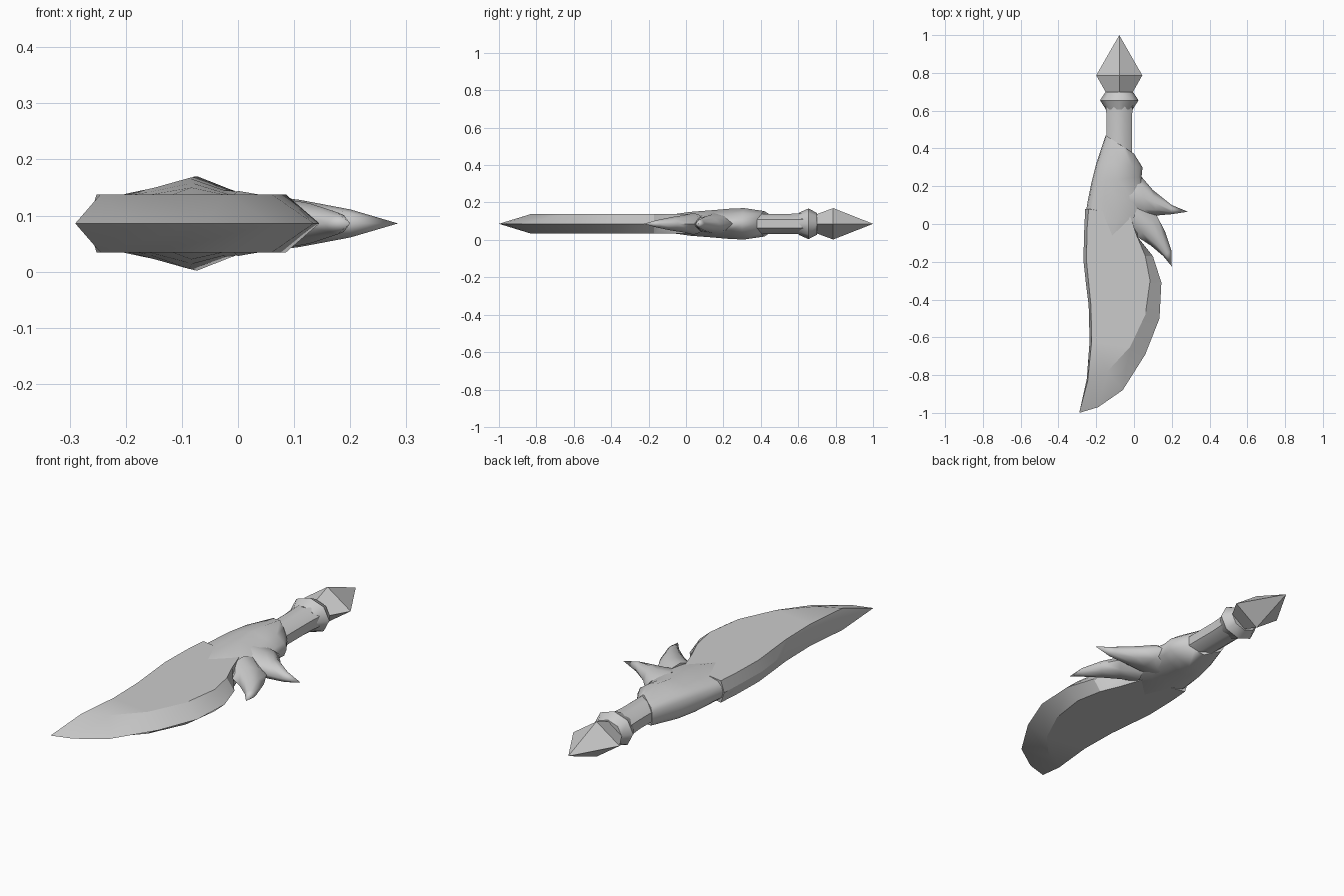
import bpy
import bmesh
from math import radians, cos, sin, pi

MID = 0.086     # height of the central plane
AXIS = -0.078   # x of the grip axis

if "Cube" in bpy.data.objects:
    bpy.data.objects.remove(bpy.data.objects["Cube"])

grey = bpy.data.materials.new("plain_grey")
grey.use_nodes = True
COLOUR = (0.6, 0.6, 0.6, 1)
grey.diffuse_color = COLOUR
grey.node_tree.nodes["Principled BSDF"].inputs["Base Color"].default_value = COLOUR


def loft(name, rings, sharp):
    """Skin a row of rings; points that coincide are shared."""
    bm = bmesh.new()
    seen = {}

    def vert(p):
        key = tuple(round(c, 4) for c in p)
        if key not in seen:
            seen[key] = bm.verts.new(key)
        return seen[key]

    def face(points):
        verts = list(dict.fromkeys(vert(p) for p in points))
        if len(verts) > 2 and not bm.faces.get(verts):
            bm.faces.new(verts)

    n = len(rings[0])
    for a, b in zip(rings, rings[1:]):
        for i in range(n):
            j = (i + 1) % n
            face([a[i], a[j], b[j], b[i]])
    face(rings[0])
    face(rings[-1])
    bmesh.ops.recalc_face_normals(bm, faces=bm.faces)
    mesh = bpy.data.meshes.new(name)
    bm.to_mesh(mesh)
    bm.free()
    mesh.materials.append(grey)
    for p in mesh.polygons:
        p.use_smooth = True
    mesh.set_sharp_from_angle(angle=radians(sharp))
    obj = bpy.data.objects.new(name, mesh)
    bpy.context.collection.objects.link(obj)
    return obj


def mirrored(top):
    """Close an upper half section by mirroring it in the central plane."""
    low = [(x, y, -z) for x, y, z in top[-2:0:-1]]
    return [(x, y, MID + z) for x, y, z in top + low]


def bulge(left, right, height, profile):
    """Section between two outline points; profile holds (across, height) pairs."""
    return mirrored([(left[0] + (right[0] - left[0]) * t,
                      left[1] + (right[1] - left[1]) * t, height * h)
                     for t, h in profile])


def turned(name, rows, sides, phase, sharp):
    """Flattened turning about the grip axis; rows hold (y, half width, half height)."""
    angles = [2 * pi * (i + phase) / sides for i in range(sides)]
    return loft(name, [[(AXIS + w * cos(a), y, MID + h * sin(a)) for a in angles]
                       for y, w, h in rows], sharp)


# Blade: spine, flat face left, flat face right, cutting edge
TIP, CORNER = (-.29, -1), (-.245, -.83)
blade_rows = [
    ((-.258, .08), (-.24, .08), (-.02, .04), (0, .04)),
    ((-.263, -.02), (-.248, -.02), (.018, -.07), (.02, -.07)),
    ((-.268, -.19), (-.252, -.19), (.06, -.17), (.10, -.17)),
    ((-.255, -.31), (-.24, -.31), (.085, -.3), (.145, -.31)),
    ((-.24, -.43), (-.228, -.43), (.06, -.48), (.135, -.5)),
    ((-.235, -.62), (-.224, -.62), (-.02, -.65), (.06, -.69)),
    ((-.25, -.82), CORNER, (-.14, -.78), (-.06, -.88)),
    (TIP, CORNER, CORNER, (-.19, -.97)),
]
blade_rings = [mirrored([(*s, 0), (*a, .052), (*b, .052), (*e, 0)])
               for s, a, b, e in blade_rows]
blade_rings.append([(*TIP, MID)] * 6)
loft("blade", blade_rings, 25)

# Guard: rounded sleeve with a central ridge, fading into the blade
GUARD = [(0, 0), (.02, .38), (.09, .65), (.28, .78), (.52, 1), (.78, .7), (.95, .35), (1, 0)]
guard_rows = [
    ((-.15, .47), (0, .372), .068),
    ((-.2, .32), (.045, .30), .084),
    ((-.225, .22), (.04, .25), .081),
    ((-.245, .12), (.07, .14), .072),
    ((-.26, .03), (.08, .02), .064),
    ((-.262, -.05), (.02, -.07), .052),
]
loft("guard", [bulge(a, b, h, GUARD) for a, b, h in guard_rows], 60)

# Two swept spikes on the guard
SPIKE = [(0, 0), (.22, .75), (.5, 1), (.78, .75), (1, 0)]
spikes = {
    "upper_spike": [((-.03, .27), (-.02, .02), .06), ((.04, .25), (.06, .03), .05),
                    ((.1, .18), (.12, .045), .042), ((.2, .1), (.2, .052), .025),
                    ((.285, .065), (.285, .065), 0)],
    "lower_spike": [((.03, .12), (-.03, -.04), .058), ((.12, .045), (.02, -.07), .046),
                    ((.165, -.04), (.09, -.115), .036), ((.198, -.14), (.155, -.17), .02),
                    ((.2, -.225), (.2, -.225), 0)],
}
for name, rows in spikes.items():
    loft(name, [bulge(a, b, h, SPIKE) for a, b, h in rows], 80)

# Grip, collar and faceted pommel
turned("grip", [(.36, .072, .058), (.56, .072, .058), (.63, .078, .062)], 8, .5, 50)
turned("collar", [(.605, .07, .06), (.655, .102, .082), (.70, .072, .058)], 8, 0, 50)
turned("pommel", [(.695, .07, .05), (.787, .122, .084), (1, 0, 0)], 4, 0, 10)
